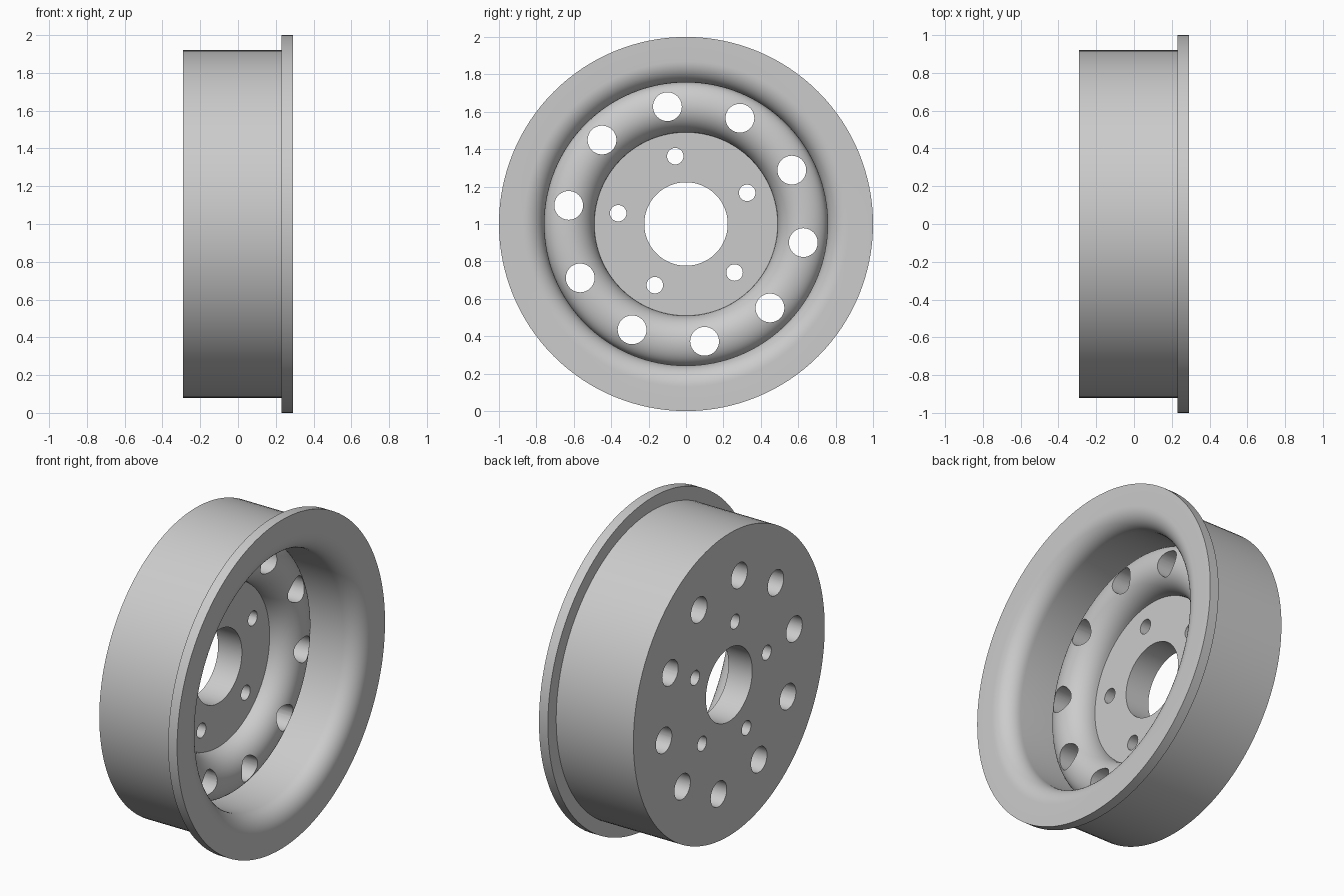
import bpy, bmesh
from math import sin, cos, pi, radians
from mathutils import Matrix, Vector

cube = bpy.data.objects.get("Cube")
if cube:
    bpy.data.objects.remove(cube, do_unlink=True)

SEGMENTS = 128
AXIS_Z = 1.0
FACE, BACK, HUB = 0.29, -0.29, -0.13

steel = bpy.data.materials.new("grey_steel")
steel.use_nodes = True
colour = (0.6, 0.6, 0.6, 1)
steel.diffuse_color = colour
steel.node_tree.nodes["Principled BSDF"].inputs["Base Color"].default_value = colour


def arc(cx, cr, rx, rr, start, end, steps=12):
    """Elliptical arc of (x, radius) points; zero degrees points along x."""
    angles = [radians(start + (end - start) * i / steps) for i in range(steps + 1)]
    return [(cx + rx * cos(a), cr + rr * sin(a)) for a in angles]


def make_object(name, bm):
    mesh = bpy.data.meshes.new(name)
    bm.to_mesh(mesh)
    bm.free()
    obj = bpy.data.objects.new(name, mesh)
    bpy.context.collection.objects.link(obj)
    mesh.materials.append(steel)
    return obj


# Wheel section: back, barrel, flange, rounded lip, wall, crown and hub
profile = [(BACK, 0.223), (BACK, 0.92), (0.23, 0.92), (0.23, 1.0), (FACE, 1.0)]
profile += arc(0.18, 0.87, 0.11, 0.113, 0, -90)
profile += arc(-0.08, 0.63, 0.09, 0.127, 90, 0)
profile += arc(HUB, 0.63, 0.14, 0.14, 0, -90)[1:]
profile += [(HUB, 0.223)]

bm = bmesh.new()
verts = [bm.verts.new((x, 0, r)) for x, r in profile]
edges = [bm.edges.new((a, b)) for a, b in zip(verts, verts[1:] + verts[:1])]
bmesh.ops.spin(bm, geom=verts + edges, cent=(0, 0, 0), axis=(1, 0, 0),
               angle=2 * pi, steps=SEGMENTS, use_merge=True)
bmesh.ops.remove_doubles(bm, verts=bm.verts, dist=1e-5)
bmesh.ops.recalc_face_normals(bm, faces=bm.faces)
bmesh.ops.translate(bm, verts=bm.verts, vec=(0, 0, AXIS_Z))
wheel = make_object("wheel", bm)

# Rings of vent holes and bolt holes
bm = bmesh.new()
for count, ring, radius in ((10, 0.635, 0.077), (5, 0.367, 0.044)):
    for i in range(count):
        a = radians(27) + 2 * pi * i / count
        place = Matrix.Translation((0, ring * cos(a), AXIS_Z + ring * sin(a)))
        bmesh.ops.create_cone(bm, cap_ends=True, segments=40, radius1=radius,
                              radius2=radius, depth=1,
                              matrix=place @ Matrix.Rotation(pi / 2, 4, "Y"))
cutter = make_object("hole_cutter", bm)
cutter.hide_render = True

cut = wheel.modifiers.new("holes", "BOOLEAN")
cut.operation = "DIFFERENCE"
cut.solver = "EXACT"
cut.object = cutter

bpy.ops.object.select_all(action="DESELECT")
wheel.select_set(True)
bpy.context.view_layer.objects.active = wheel
bpy.ops.object.modifier_apply(modifier=cut.name)
bpy.data.objects.remove(cutter, do_unlink=True)
bpy.ops.object.shade_smooth_by_angle(angle=radians(30))
